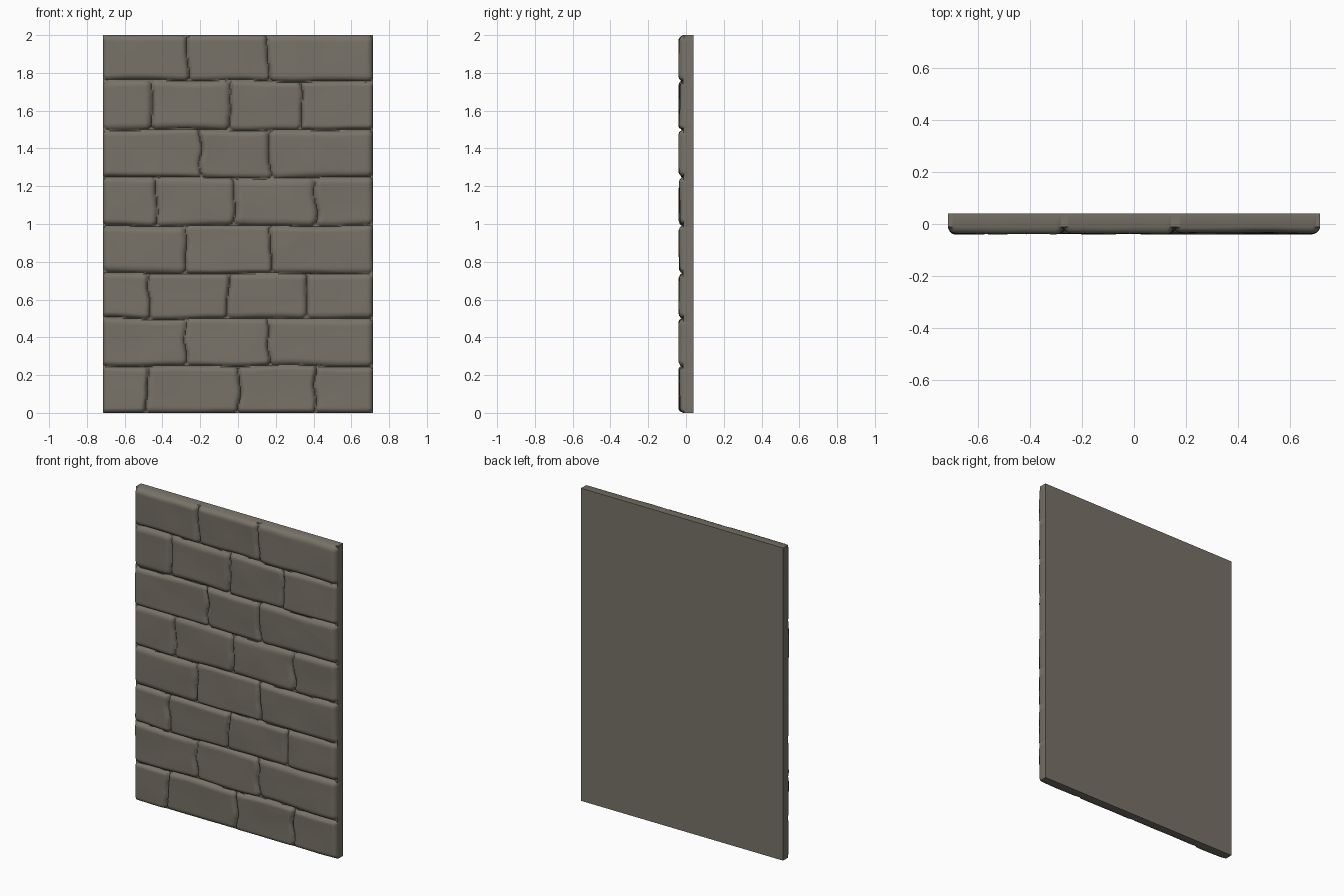
import bpy, bmesh, math, random
from mathutils import Vector, noise

if "Cube" in bpy.data.objects:
    bpy.data.objects.remove(bpy.data.objects["Cube"])

random.seed(7)
HALF_W, HEIGHT = 0.715, 2.0
BACK, GROOVE, FRONT = 0.04, -0.012, -0.036

# Brick courses: heights of the bed joints and x of the upright joints per course
BEDS = [0.0, 0.25, 0.5, 0.74, 0.99, 1.245, 1.5, 1.755, 2.0]
JOINTS = [[-0.48, 0.005, 0.41], [-0.275, 0.16], [-0.47, -0.055, 0.365], [-0.27, 0.175],
          [-0.425, -0.02, 0.41], [-0.2, 0.17], [-0.45, -0.045, 0.335], [-0.265, 0.155]]

# Each brick gets its own depth, tilt and edge rounding
BRICKS = [[dict(depth=FRONT + random.uniform(-0.002, 0.003),
                tilt_x=random.uniform(-0.018, 0.018),
                tilt_z=random.uniform(-0.025, 0.025),
                radius=random.uniform(0.022, 0.038))
           for _ in range(len(row) + 1)] for row in JOINTS]


def wobble(a, b, size):
    return size * noise.noise(Vector((a * 3.0, b * 7.3, 1.7)))


def bed(i, x):
    """Height of bed joint i; the outer edges stay straight."""
    return BEDS[i] + (wobble(x, i, 0.014) if 0 < i < len(BEDS) - 1 else 0)


def surface_y(x, z):
    """Depth of the stone face at a point on the wall."""
    row = 0
    while row < len(JOINTS) - 1 and z > bed(row + 1, x):
        row += 1
    lo, hi = bed(row, x), bed(row + 1, x)
    ups = [-HALF_W] + [j + wobble(z * 3, j * 5, 0.018) for j in JOINTS[row]] + [HALF_W]
    col = 0
    while col < len(ups) - 2 and x > ups[col + 1]:
        col += 1
    left, right = ups[col], ups[col + 1]
    b = BRICKS[row][col]
    r = b["radius"]
    # distance to the brick outline, with rounded corners
    dx = max(0, min(x - left, right - x))
    dz = max(0, min(z - lo, hi - z))
    d = r - math.hypot(r - dx, r - dz) if dx < r and dz < r else min(dx, dz)
    t = min(max((d - 0.002) / r, 0), 1)
    rise = math.sqrt(1 - (1 - t) ** 2)
    face = (b["depth"] + b["tilt_x"] * (x - (left + right) / 2)
            + b["tilt_z"] * (z - (lo + hi) / 2)
            + 0.004 * noise.noise(Vector((x * 5, 3.1, z * 5))))
    groove = GROOVE + 0.005 * noise.noise(Vector((x * 6, 8.0, z * 6)))
    return groove + (max(face, -0.04) - groove) * rise


# Front face of bricks: a grid pushed out by the brick pattern
bm = bmesh.new()
bmesh.ops.create_grid(bm, x_segments=200, y_segments=280, size=1)
for v in bm.verts:
    x, z = v.co.x * HALF_W, (v.co.y + 1) * HEIGHT / 2
    v.co = (x, surface_y(x, z), z)

# Straight sides and flat back
rim = [e for e in bm.edges if e.is_boundary]
ext = bmesh.ops.extrude_edge_only(bm, edges=rim)["geom"]
for v in ext:
    if isinstance(v, bmesh.types.BMVert):
        v.co.y = BACK
bmesh.ops.holes_fill(bm, edges=[e for e in bm.edges if e.is_boundary], sides=0)
bmesh.ops.recalc_face_normals(bm, faces=bm.faces)

mesh = bpy.data.meshes.new("brick_wall_panel")
bm.to_mesh(mesh)
bm.free()
wall = bpy.data.objects.new("brick_wall_panel", mesh)
bpy.context.collection.objects.link(wall)

stone = bpy.data.materials.new("grey brown stone")
stone.diffuse_color = (0.188, 0.171, 0.138, 1)
stone.use_nodes = True
stone.node_tree.nodes["Principled BSDF"].inputs["Base Color"].default_value = stone.diffuse_color
mesh.materials.append(stone)

bpy.context.view_layer.objects.active = wall
wall.select_set(True)
bpy.ops.object.shade_smooth_by_angle(angle=math.radians(40))
